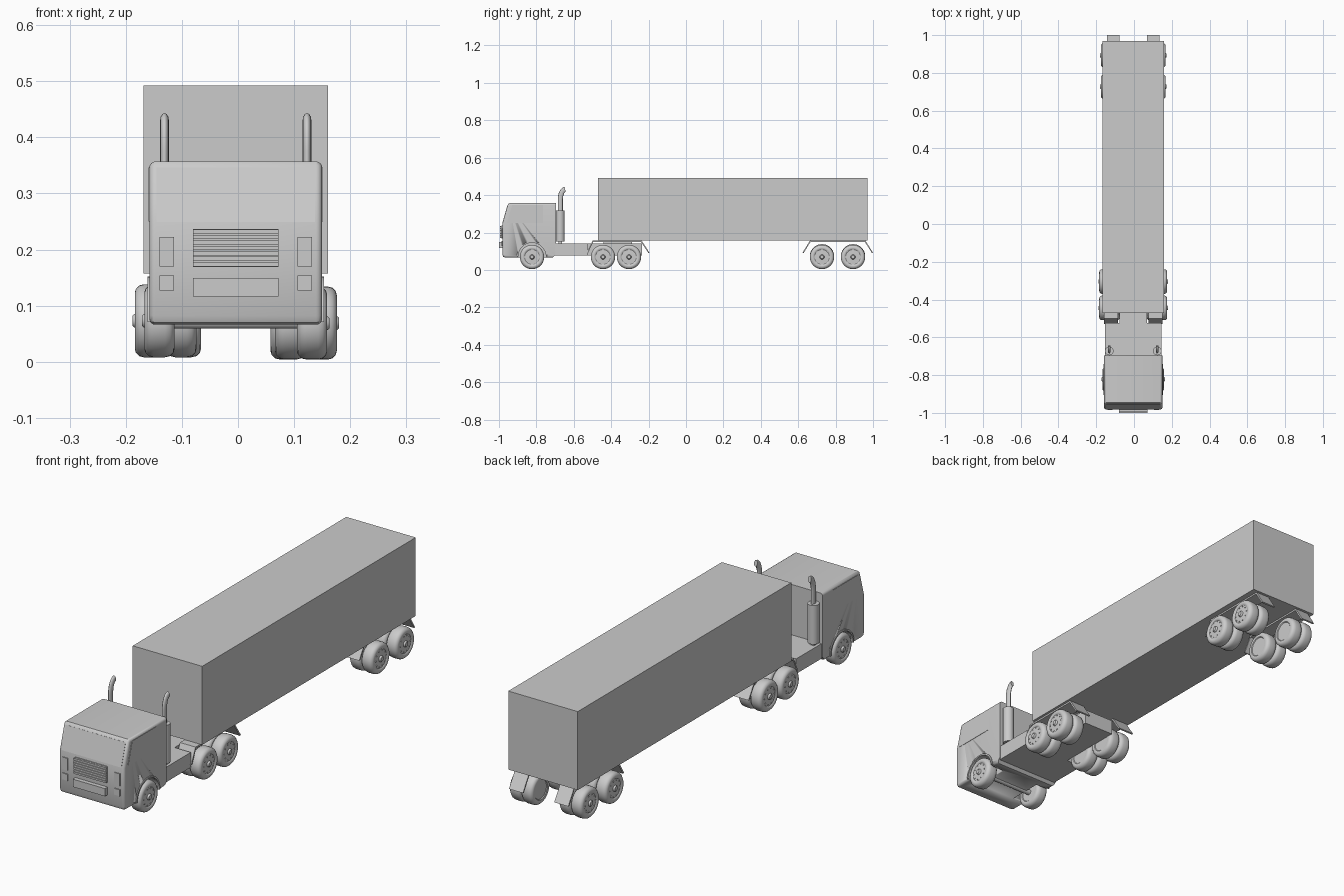
import bpy, bmesh, math
from mathutils import Vector, Matrix

if "Cube" in bpy.data.objects:
    bpy.data.objects.remove(bpy.data.objects["Cube"])

CX = -0.004  # the truck's centre line


def finish(name, bm, smooth=False):
    bmesh.ops.recalc_face_normals(bm, faces=bm.faces)
    me = bpy.data.meshes.new(name)
    bm.to_mesh(me)
    bm.free()
    ob = bpy.data.objects.new(name, me)
    bpy.context.collection.objects.link(ob)
    if smooth:
        bpy.ops.object.select_all(action='DESELECT')
        ob.select_set(True)
        bpy.context.view_layer.objects.active = ob
        bpy.ops.object.shade_smooth_by_angle(angle=math.radians(35))
    return ob


def box(name, x, y, z):
    bm = bmesh.new()
    bmesh.ops.create_cube(bm, size=1)
    for v in bm.verts:
        v.co = Vector([(r[0] + r[1]) / 2 + c * (r[1] - r[0]) for r, c in zip((x, y, z), v.co)])
    return finish(name, bm)


def prism_bm(profile, x0, x1):
    # y/z outline pushed across x
    bm = bmesh.new()
    f = bm.faces.new([bm.verts.new((x0, y, z)) for y, z in profile])
    g = bmesh.ops.extrude_face_region(bm, geom=[f])
    for v in g['geom']:
        if isinstance(v, bmesh.types.BMVert):
            v.co.x = x1
    return bm


def lathe_x(name, profile, loc, side=1, n=36):
    # (x, radius) profile spun around the x axis, ends on the axis
    bm = bmesh.new()
    vs = [bm.verts.new((x, 0, r)) for x, r in profile]
    es = [bm.edges.new(p) for p in zip(vs, vs[1:])]
    bmesh.ops.spin(bm, geom=vs + es, cent=(0, 0, 0), axis=(1, 0, 0),
                   angle=math.tau, steps=n, use_duplicate=False)
    bmesh.ops.remove_doubles(bm, verts=bm.verts, dist=1e-5)
    for v in bm.verts:
        v.co = Vector((v.co.x * side, v.co.y, v.co.z)) + Vector(loc)
    return finish(name, bm, True)


def cylinder(name, r, depth, loc, axis='Z', n=24):
    bm = bmesh.new()
    m = Matrix.Translation(loc)
    if axis == 'X':
        m = m @ Matrix.Rotation(math.pi / 2, 4, 'Y')
    bmesh.ops.create_cone(bm, cap_ends=True, segments=n, radius1=r, radius2=r, depth=depth, matrix=m)
    return finish(name, bm, True)


# Wheels: rounded tyre, dished rim, hub cap and a ring of lug nuts
TYRE = [(0.004, 0), (0.004, 0.009), (0.001, 0.012), (-0.003, 0.013), (-0.004, 0.040), (-0.001, 0.044),
        (0, 0.050), (-0.002, 0.057), (-0.008, 0.063), (-0.016, 0.065), (-0.037, 0.065),
        (-0.046, 0.063), (-0.052, 0.057), (-0.054, 0.050), (-0.053, 0.043), (-0.050, 0.040), (-0.050, 0)]


def wheel(name, side, outer, y, dual):
    z = 0.069 if side > 0 else 0.073
    x = CX + side * outer
    lathe_x(name + "_wheel", TYRE, (x, y, z), side)
    for i in range(10):
        a = i * math.tau / 10
        cylinder(name + "_lug_nut", 0.0022, 0.004,
                 (x - side * 0.003, y + 0.034 * math.cos(a), z + 0.034 * math.sin(a)), 'X', 6)
    if dual:
        lathe_x(name + "_inner_wheel", TYRE, (x - side * 0.056, y, z), side)


for s in (-1, 1):
    wheel("front", s, 0.163, -0.823, False)
    for y in (-0.444, -0.305):
        wheel("drive", s, 0.180, y, True)
    for y in (0.727, 0.893):
        wheel("trailer", s, 0.172, y, True)

# Trailer box
box("trailer_box", (CX - 0.164, CX + 0.164), (-0.47, 0.97), (0.157, 0.492))

# Chassis: wide deck behind the cab, narrow frame between the drive wheels
box("chassis_deck", (CX - 0.149, CX + 0.149), (-0.72, -0.525), (0.078, 0.142))
box("rear_frame", (CX - 0.072, CX + 0.072), (-0.525, -0.235), (0.078, 0.142))
box("coupling_plate", (CX - 0.06, CX + 0.06), (-0.44, -0.29), (0.142, 0.157))
cylinder("front_axle", 0.012, 0.24, (CX, -0.823, 0.071), 'X')

# Mudguards: flat top with sloped flaps at both ends
for s in (-1, 1):
    for name, ys, d0, d1 in (("drive_mudguard", (-0.530, -0.500, -0.237, -0.198), 0.080, 0.154),
                             ("trailer_mudguard", (0.623, 0.662, 0.960, 0.997), 0.074, 0.140)):
        a, b, c, d = ys
        prof = [(a, 0.092), (b, 0.156), (c, 0.156), (d + 0.003, 0.092),
                (d - 0.003, 0.090), (c - 0.003, 0.149), (b + 0.003, 0.149), (a + 0.006, 0.090)]
        finish(name, prism_bm(prof, CX + s * d0, CX + s * d1))

# Cab body: side outline with rounded front corners
cab_profile = [(-0.695, 0.357), (-0.695, 0.085), (-0.712, 0.066), (-0.966, 0.066), (-0.977, 0.070),
               (-0.982, 0.082), (-0.982, 0.246), (-0.952, 0.350), (-0.944, 0.357)]
bm = prism_bm(cab_profile, CX - 0.154, CX + 0.154)
rim = [e for e in bm.edges if abs(e.verts[0].co.x - e.verts[1].co.x) < 1e-5
       and min(v.co.y for v in e.verts) < -0.94]
bmesh.ops.bevel(bm, geom=rim, offset=0.011, segments=4, profile=0.5, affect='EDGES')
cab = finish("cab_body", bm, True)

# Wheel arches cut into the cab sides, each with a raised lip
for s in (-1, 1):
    cut = cylinder("arch_cutter", 0.076, 0.09, (CX + s * 0.135, -0.823, 0.071), 'X', 48)
    cut.hide_render = True
    cut.display_type = 'WIRE'
    mod = cab.modifiers.new("arch", 'BOOLEAN')
    mod.object = cut
    mod.operation = 'DIFFERENCE'
    mod.solver = 'EXACT'
    angles = [math.pi * i / 20 for i in range(21)]
    lip = [(-0.823 + 0.081 * math.cos(a), 0.071 + 0.081 * math.sin(a)) for a in angles]
    lip += [(-0.823 + 0.074 * math.cos(a), 0.071 + 0.074 * math.sin(a)) for a in reversed(angles)]
    finish("arch_lip", prism_bm(lip, CX + s * 0.148, CX + s * 0.1575), True)

    # Side window
    win = [(-0.958, 0.250), (-0.930, 0.346), (-0.765, 0.346), (-0.765, 0.250)]
    finish("side_window", prism_bm(win, CX + s * 0.150, CX + s * 0.1555))

    # Headlamp and corner lamp
    for z in ((0.170, 0.222), (0.127, 0.154)):
        box("headlamp", sorted((CX + s * 0.110, CX + s * 0.136)), (-0.986, -0.975), z)

    # Exhaust: muffler and flattened pipe bent backwards
    x = CX + s * 0.127
    lathe = cylinder("muffler", 0.023, 0.166, (x, -0.672, 0.235))
    box("muffler_bracket", (x - 0.010, x + 0.010), (-0.682, -0.662), (0.140, 0.154))
    cu = bpy.data.curves.new("exhaust_pipe", 'CURVE')
    cu.dimensions = '3D'
    cu.bevel_depth = 0.0135
    cu.bevel_resolution = 4
    cu.use_fill_caps = True
    sp = cu.splines.new('POLY')
    pts = [(-0.672, 0.315), (-0.672, 0.375)]
    pts += [(-0.646 - 0.026 * math.cos(t), 0.375 + 0.055 * math.sin(t))
            for t in [math.pi / 2 * i / 8 for i in range(1, 9)]]
    sp.points.add(len(pts) - 1)
    for p, (y, z) in zip(sp.points, pts):
        p.co = (0, y, z, 1)
    pipe = bpy.data.objects.new("exhaust_pipe", cu)
    bpy.context.collection.objects.link(pipe)
    pipe.location.x = x
    pipe.scale.x = 0.58

# Windscreen: thin panel on the sloped front
screen = [(-0.9825, 0.249), (-0.9545, 0.346), (-0.951, 0.345), (-0.979, 0.248)]
finish("windscreen", prism_bm(screen, CX - 0.141, CX + 0.141))

# Grille slats and lower bumper panel
box("grille_back", (CX - 0.076, CX + 0.076), (-0.986, -0.975), (0.169, 0.237))
for i in range(7):
    z = 0.170 + i * 0.0097
    box("grille_slat", (CX - 0.076, CX + 0.076), (-0.994, -0.984), (z, z + 0.0075))
box("bumper_panel", (CX - 0.076, CX + 0.076), (-1.0, -0.975), (0.116, 0.149))
